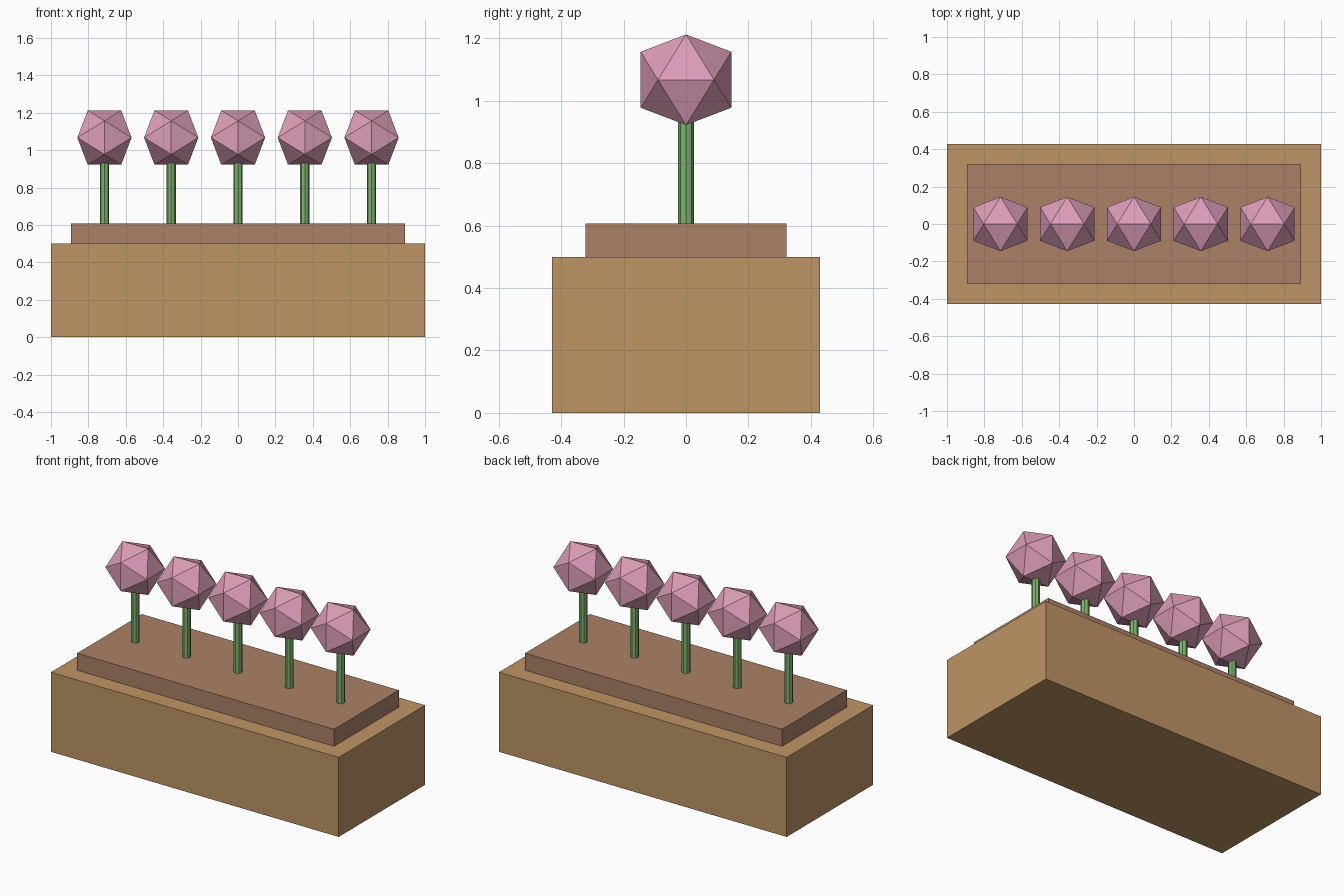
import bpy
import bmesh
from mathutils import Vector

cube = bpy.data.objects.get("Cube")
if cube:
    bpy.data.objects.remove(cube, do_unlink=True)


def make_material(name, rgb):
    mat = bpy.data.materials.new(name)
    mat.use_nodes = True
    color = (*rgb, 1.0)
    mat.diffuse_color = color
    bsdf = next(n for n in mat.node_tree.nodes if n.type == "BSDF_PRINCIPLED")
    bsdf.inputs["Base Color"].default_value = color
    return mat


wood = make_material("tan wood", (0.51, 0.30, 0.13))
earth = make_material("brown soil", (0.41, 0.22, 0.135))
green = make_material("stem green", (0.20, 0.45, 0.15))
pink = make_material("blossom pink", (0.72, 0.34, 0.48))


def add_object(name, bm, mat, location):
    bmesh.ops.recalc_face_normals(bm, faces=bm.faces)
    mesh = bpy.data.meshes.new(name)
    bm.to_mesh(mesh)
    bm.free()
    mesh.materials.append(mat)
    obj = bpy.data.objects.new(name, mesh)
    obj.location = location
    bpy.context.collection.objects.link(obj)
    return obj


def box(name, size, bottom, mat):
    bm = bmesh.new()
    bmesh.ops.create_cube(bm, size=1.0)
    bmesh.ops.scale(bm, vec=size, verts=bm.verts)
    return add_object(name, bm, mat, (0, 0, bottom + size[2] / 2))


def stem(name, x, bottom, top):
    bm = bmesh.new()
    bmesh.ops.create_cone(bm, cap_ends=True, segments=8, radius1=0.025,
                          radius2=0.025, depth=top - bottom)
    return add_object(name, bm, green, (x, 0, (bottom + top) / 2))


def blossom(name, x, z, half):
    # Icosahedron whose top and bottom are edges running along x
    bm = bmesh.new()
    short = half / ((1 + 5 ** 0.5) / 2)
    for a in (-short, short):
        for b in (-half, half):
            for corner in ((a, 0, b), (0, b, a), (b, a, 0)):
                bm.verts.new(Vector(corner))
    bmesh.ops.convex_hull(bm, input=bm.verts)
    return add_object(name, bm, pink, (x, 0, z))


# Planter and raised soil bed
box("planter_box", (2.0, 0.857, 0.5), 0, wood)
box("soil_bed", (1.786, 0.643, 0.107), 0.5, earth)

# Row of five flowers
for i in range(5):
    x = (i - 2) * 0.357
    stem(f"stem_{i + 1}", x, 0.6, 1.0)
    blossom(f"blossom_{i + 1}", x, 1.067, 0.145)
